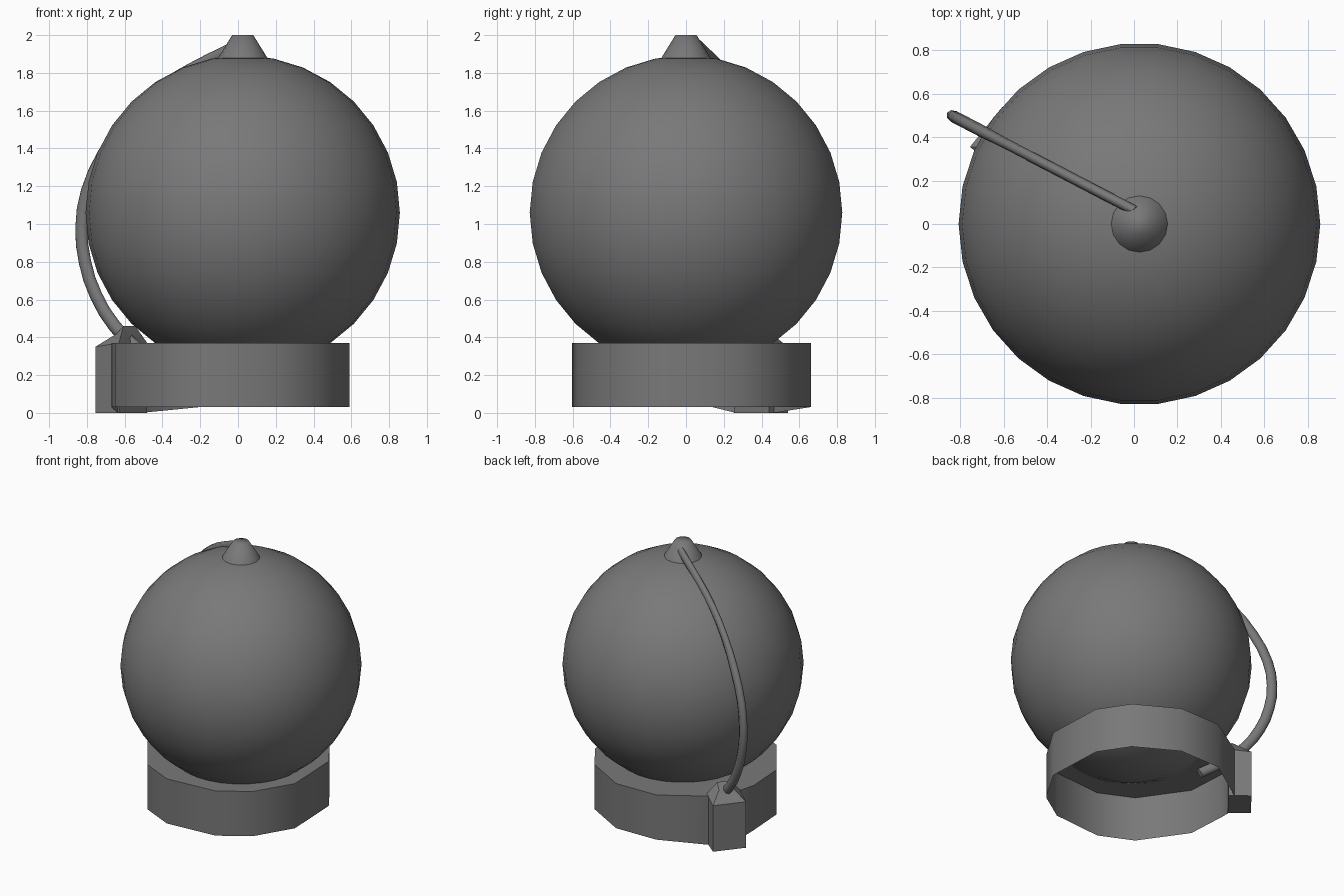
import bpy, bmesh, math
from mathutils import Vector

if "Cube" in bpy.data.objects:
    bpy.data.objects.remove(bpy.data.objects["Cube"])

GREY = bpy.data.materials.new("dark_grey")
GREY.diffuse_color = (0.19, 0.19, 0.19, 1)
GREY.use_nodes = True
GREY.node_tree.nodes["Principled BSDF"].inputs["Base Color"].default_value = GREY.diffuse_color


def axes(deg):
    """Outward and sideways directions for a heading in the ground plane."""
    a = math.radians(deg)
    return (Vector((math.cos(a), math.sin(a), 0)),
            Vector((math.sin(a), -math.cos(a), 0)))


def finish(obj, name, angle):
    obj.name = name
    obj.data.materials.clear()
    obj.data.materials.append(GREY)
    bpy.ops.object.select_all(action='DESELECT')
    obj.select_set(True)
    bpy.context.view_layer.objects.active = obj
    bpy.ops.object.shade_smooth_by_angle(angle=math.radians(angle))


def mesh_object(name, bm, angle):
    bmesh.ops.recalc_face_normals(bm, faces=bm.faces)
    mesh = bpy.data.meshes.new(name)
    bm.to_mesh(mesh)
    bm.free()
    obj = bpy.data.objects.new(name, mesh)
    bpy.context.collection.objects.link(obj)
    finish(obj, name, angle)


def loft(bm, loops, cap_start=True):
    rings = [[bm.verts.new(p) for p in loop] for loop in loops]
    for a, b in zip(rings, rings[1:]):
        for i in range(len(a)):
            j = (i + 1) % len(a)
            bm.faces.new((a[i], a[j], b[j], b[i]))
    if cap_start:
        bm.faces.new(rings[0])
    bm.faces.new(rings[-1])


# Globe
bpy.ops.mesh.primitive_uv_sphere_add(segments=30, ring_count=16, radius=0.832,
                                     location=(0.025, 0, 1.06),
                                     rotation=(0, 0, math.radians(6)))
finish(bpy.context.object, "globe", 60)

# Small cap on top
bpy.ops.mesh.primitive_cone_add(vertices=16, radius1=0.13, radius2=0.056, depth=0.12,
                                location=(0.025, 0, 1.94))
finish(bpy.context.object, "top_cap", 75)

# Base ring: thin wall, closed on top and open underneath, dipping at the box
pts = []
for deg in (-127, -103, -68, -45, -17, 22, 45, 76, 106, 138, 159, 170, 197):
    a = math.radians(deg)
    pts.append((-0.03 + 0.65 * math.cos(a), 0.03 + 0.65 * math.sin(a),
                0.0 if deg in (138, 159) else 0.03))
bm = bmesh.new()
loft(bm, [pts, [(x, y, 0.37) for x, y, z in pts]], cap_start=False)
mesh_object("base_ring", bm, 60)

# Connector box with tapered top, placed from the middle of its outer face
BOX = Vector((-0.68, 0.447, 0))
B_OUT, B_SIDE = axes(141)


def rect(near, far, half, z_near, z_far):
    corners = ((near, -half, z_near), (far, -half, z_far),
               (far, half, z_far), (near, half, z_near))
    return [BOX + B_OUT * s + B_SIDE * w + Vector((0, 0, z)) for s, w, z in corners]


bm = bmesh.new()
loft(bm, [rect(-0.16, 0, 0.119, 0, 0),
          rect(-0.16, 0, 0.119, 0.37, 0.35),
          rect(-0.135, -0.09, 0.05, 0.46, 0.42)])
mesh_object("connector_box", bm, 25)

# Cable arching down the back from the cap into the base
C_OUT, C_SIDE = axes(152.5)
ORIGIN = Vector((0.025, 0.05, 0))
path = [(0.02, 1.95), (0.11, 1.91), (0.30, 1.825), (0.50, 1.715), (0.68, 1.565),
        (0.83, 1.37), (0.93, 1.17), (0.962, 0.98), (0.942, 0.80), (0.875, 0.62),
        (0.765, 0.46), (0.62, 0.33), (0.45, 0.22)]
curve = bpy.data.curves.new("cable", 'CURVE')
curve.dimensions = '3D'
curve.bevel_depth = 0.037
curve.bevel_resolution = 2
curve.resolution_u = 2
curve.use_fill_caps = True
spline = curve.splines.new('BEZIER')
spline.bezier_points.add(len(path) - 1)
for p, (s, z) in zip(spline.bezier_points, path):
    p.co = ORIGIN + C_OUT * s + Vector((0, 0, z))
    p.handle_left_type = p.handle_right_type = 'AUTO'
    p.radius = 0.85 if z > 1.5 else 1.0
cable = bpy.data.objects.new("cable", curve)
bpy.context.collection.objects.link(cable)
bpy.ops.object.select_all(action='DESELECT')
cable.select_set(True)
bpy.context.view_layer.objects.active = cable
bpy.ops.object.convert(target='MESH')
cable = bpy.context.object
for v in cable.data.vertices:      # flatten the section a little sideways
    v.co -= C_SIDE * (v.co - ORIGIN).dot(C_SIDE) * 0.25
finish(cable, "cable", 70)
